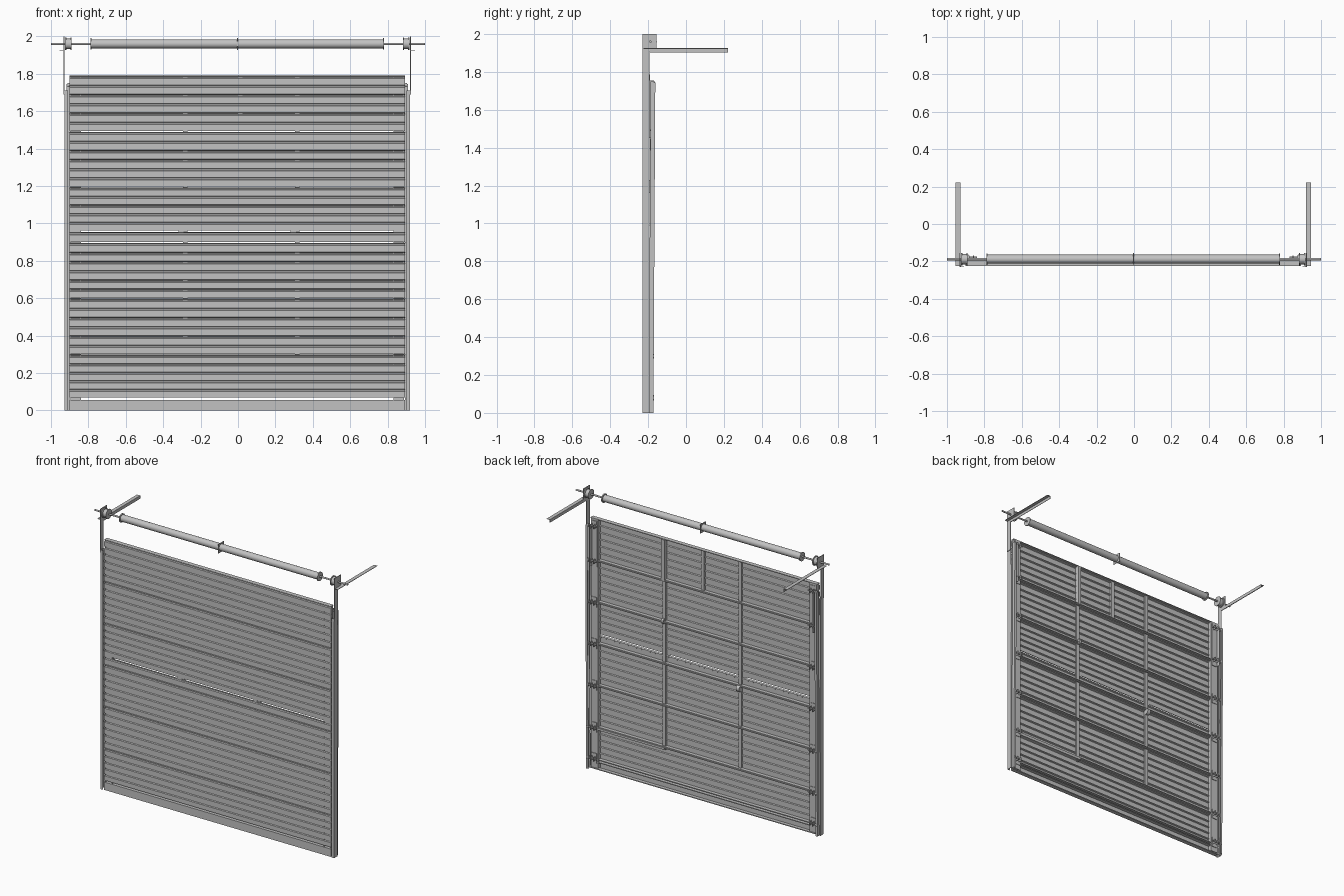
import bpy, bmesh, math
from mathutils import Matrix

cube = bpy.data.objects.get("Cube")
if cube:
    bpy.data.objects.remove(cube, do_unlink=True)

mat = bpy.data.materials.new("galvanised_grey")
mat.use_nodes = True
GREY = (0.54, 0.54, 0.54, 1)
mat.diffuse_color = GREY
mat.node_tree.nodes["Principled BSDF"].inputs["Base Color"].default_value = GREY

CX = -0.004  # middle of the door between its side rails


def finish(name, bm, smooth=False):
    bmesh.ops.recalc_face_normals(bm, faces=bm.faces)
    me = bpy.data.meshes.new(name)
    bm.to_mesh(me)
    bm.free()
    me.materials.append(mat)
    ob = bpy.data.objects.new(name, me)
    bpy.context.collection.objects.link(ob)
    if smooth:
        bpy.ops.object.select_all(action='DESELECT')
        ob.select_set(True)
        bpy.context.view_layer.objects.active = ob
        bpy.ops.object.shade_smooth_by_angle(angle=math.radians(40))
    return ob


def add_box(bm, x0, x1, y0, y1, z0, z1):
    m = Matrix.Translation(((x0 + x1) / 2, (y0 + y1) / 2, (z0 + z1) / 2))
    m = m @ Matrix.Diagonal((abs(x1 - x0), y1 - y0, z1 - z0, 1))
    bmesh.ops.create_cube(bm, size=1, matrix=m)


def boxes(name, *dims):
    bm = bmesh.new()
    for d in dims:
        add_box(bm, *d)
    return finish(name, bm)


def rods(name, *dims, sides=32):
    """Cylinders along x, each given as x0, x1, y, z, radius."""
    bm = bmesh.new()
    for x0, x1, y, z, r in dims:
        m = Matrix.Translation(((x0 + x1) / 2, y, z)) @ Matrix.Rotation(math.pi / 2, 4, 'Y')
        bmesh.ops.create_cone(bm, cap_ends=True, segments=sides, radius1=r, radius2=r,
                              depth=abs(x1 - x0), matrix=m)
    return finish(name, bm, True)


def extrude_x(name, profile, x0, x1):
    """Closed (y, z) outline extruded along x."""
    bm = bmesh.new()
    f = bm.faces.new([bm.verts.new((x0, y, z)) for y, z in profile])
    r = bmesh.ops.extrude_face_region(bm, geom=[f])
    bmesh.ops.translate(bm, vec=(x1 - x0, 0, 0),
                        verts=[v for v in r["geom"] if isinstance(v, bmesh.types.BMVert)])
    return finish(name, bm)


DX0, DX1 = -0.90, 0.892
FRONT, SHEET, LIP = -0.225, 0.005, -0.195


def ribbed_panel(name, z0, z1, ribs, lip_low=True, lip_high=True):
    """Ribbed sheet with lips folded back at its upper and lower edges."""
    p = (z1 - z0) / ribs
    front = []
    for i in range(ribs):
        z = z0 + i * p
        front += [(FRONT, z), (FRONT, z + 0.7 * p),
                  (FRONT + 0.007, z + 0.78 * p), (FRONT + 0.007, z + 0.92 * p)]
    front.append((FRONT, z1))
    back = [(y + SHEET, z) for y, z in reversed(front)]
    if lip_high:
        back[0:1] = [(LIP, z1), (LIP, z1 - 0.005), (FRONT + SHEET, z1 - 0.005)]
    if lip_low:
        back[-1:] = [(FRONT + SHEET, z0 + 0.005), (LIP, z0 + 0.005), (LIP, z0)]
    extrude_x(name, front + back, DX0, DX1)


# Door sections; the fourth has a narrow slot across it
seams = [0.067, 0.30, 0.60, 0.898, 1.195, 1.492, 1.792]
for i, (a, b) in enumerate(zip(seams, seams[1:])):
    a, b = a + 0.002, b - 0.002
    if i == 3:
        ribbed_panel("door_section_4_lower", a, 0.953, 1, True, False)
        ribbed_panel("door_section_4_upper", 0.961, b, 5, False, True)
    else:
        ribbed_panel(f"door_section_{i + 1}", a, b, 5 if i == 0 else 6)
boxes("slot_webs", *[(x - d, x + d, FRONT, FRONT + SHEET, 0.952, 0.962)
                     for x, d in ((-0.87, 0.03), (-0.305, 0.014), (0.295, 0.014), (0.862, 0.03))])

# Bottom rail
boxes("bottom_rail", (DX0, DX1, FRONT, FRONT + 0.006, 0, 0.056),
      (DX0, DX1, FRONT, LIP, 0, 0.006), (DX0, DX1, FRONT, LIP, 0.05, 0.056))

# Stiles and strips on the back of the door
boxes("long_stiles",
      (0.305, 0.33, -0.219, -0.206, 0.28, 1.5), (-0.295, -0.27, -0.219, -0.206, 0.31, 1.785),
      (0.0, 0.025, -0.219, -0.206, 1.5, 1.785))
boxes("upper_stile", (0.305, 0.33, -0.219, -0.19, 1.49, 1.785))
boxes("lower_strut", (0.31, 0.84, -0.215, -0.192, 0.285, 0.30))
rods("lock_handles", (-0.295, -0.27, -0.198, 0.88, 0.022), (0.31, 0.325, -0.198, 1.2, 0.018), sides=16)

for side, s in (("left", 1), ("right", -1)):
    def X(v):
        return CX + s * v

    # End stile as a shallow channel
    boxes(side + "_end_stile", (X(0.835), X(0.892), -0.199, -0.195, 0.01, 1.785),
          (X(0.835), X(0.839), -0.22, -0.195, 0.01, 1.785),
          (X(0.888), X(0.892), -0.22, -0.195, 0.01, 1.785))

    # Hinges with rollers at each seam, and top and bottom brackets
    hinge, roller = [], []
    for z in seams[1:-1] + [1.74, 0.08]:
        hinge += [(X(0.845), X(0.885), -0.195, -0.191, z - 0.035, z + 0.035),
                  (X(0.852), X(0.856), -0.195, -0.168, z - 0.014, z + 0.014),
                  (X(0.876), X(0.88), -0.195, -0.168, z - 0.014, z + 0.014)]
        roller += [(X(0.835), X(0.9), -0.179, z, 0.005), (X(0.898), X(0.908), -0.179, z, 0.011)]
    boxes(side + "_hinges", *hinge)
    rods(side + "_rollers", *roller, sides=16)
    boxes(side + "_top_bracket", (X(0.84), X(0.885), -0.195, -0.19, 1.45, 1.75),
          (X(0.882), X(0.885), -0.195, -0.163, 1.45, 1.75))

    # Jamb angle
    boxes(side + "_jamb_angle", (X(0.905), X(0.924), -0.229, -0.226, 0, 1.71),
          (X(0.921), X(0.924), -0.229, -0.193, 0, 1.71))

    # Roller track, leaning slightly back toward the top
    track = boxes(side + "_vertical_track", (X(0.911), X(0.914), -0.197, -0.173, 0, 1.745),
                  (X(0.898), X(0.914), -0.175, -0.172, 0, 1.745),
                  (X(0.898), X(0.914), -0.197, -0.194, 0, 1.745),
                  (X(0.914), X(0.924), -0.197, -0.194, 0, 1.7))
    for v in track.data.vertices:
        v.co.y += 0.01 * v.co.z / 1.745

    # Shaft end bracket: stepped plate with a folded edge
    extrude_x(side + "_end_bracket", [(-0.229, 1.69), (-0.193, 1.69), (-0.193, 1.905),
              (-0.155, 1.905), (-0.155, 2.0), (-0.229, 2.0)], X(0.924), X(0.928))

    # Horizontal angle running to the back
    boxes(side + "_horizontal_angle", (X(0.924), X(0.95), -0.225, 0.222, 1.922, 1.925),
          (X(0.924), X(0.927), -0.19, 0.222, 1.903, 1.925))

    # Cable drum with rims
    rods(side + "_cable_drum", (X(0.885), X(0.92), -0.188, 1.96, 0.028),
         (X(0.885), X(0.891), -0.188, 1.96, 0.034), (X(0.914), X(0.921), -0.188, 1.96, 0.034))

    # Lifting cable
    rods(side + "_barrel_flange", (X(0.778), X(0.785), -0.188, 1.96, 0.031))

# Spring barrel, shaft and centre bearing plate
rods("spring_barrel", (-0.785, 0.778, -0.188, 1.96, 0.024))
rods("shaft", (-1.0, 1.0, -0.188, 1.96, 0.006), sides=20)
boxes("centre_plate", (-0.005, -0.001, -0.217, -0.155, 1.927, 1.992))
